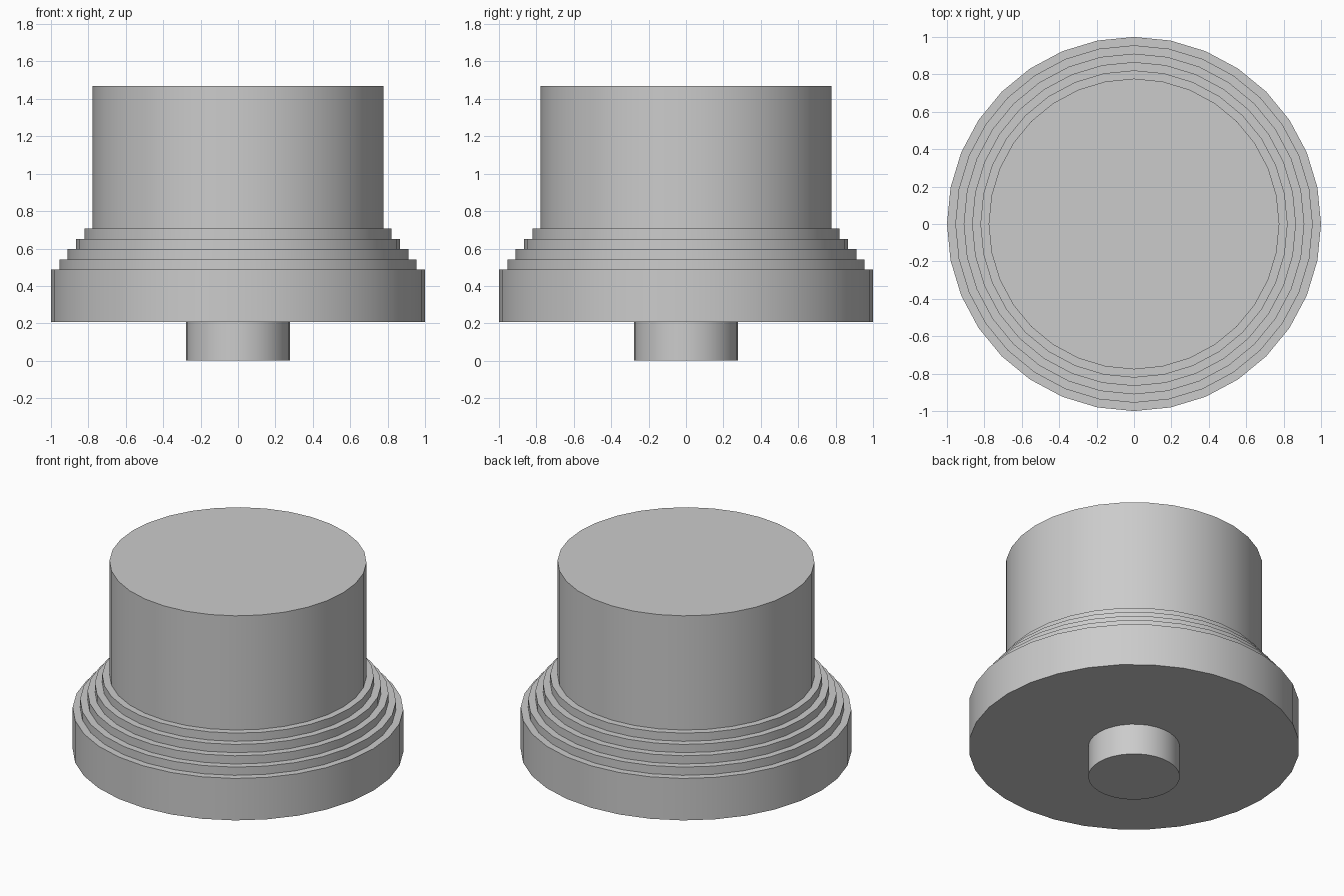
import bpy
import math

SIDES = 32

cube = bpy.data.objects.get("Cube")
if cube:
    bpy.data.objects.remove(cube, do_unlink=True)

grey = bpy.data.materials.new("plain_grey")
grey.use_nodes = True
colour = (0.6, 0.6, 0.6, 1)
grey.diffuse_color = colour
grey.node_tree.nodes["Principled BSDF"].inputs["Base Color"].default_value = colour


def disc(name, radius, bottom, top):
    """Add an upright cylinder between two heights."""
    bpy.ops.mesh.primitive_cylinder_add(
        vertices=SIDES, radius=radius, depth=top - bottom,
        location=(0, 0, (bottom + top) / 2))
    obj = bpy.context.object
    obj.name = name
    obj.data.materials.append(grey)
    bpy.ops.object.shade_smooth_by_angle(angle=math.radians(30))


# Peg under the base, and the wide base itself
BASE_BOTTOM, BASE_TOP, STEP_TOP, TOP = 0.207, 0.487, 0.706, 1.468
disc("peg", 0.277, 0, BASE_BOTTOM)
disc("base", 1, BASE_BOTTOM, BASE_TOP)

# Four steps narrowing towards the drum
STEPS = 4
rise = (STEP_TOP - BASE_TOP) / STEPS
inset = 0.0447
for i in range(STEPS):
    bottom = BASE_TOP + i * rise
    disc(f"step_{i + 1}", 1 - (i + 1) * inset, bottom, bottom + rise)

# Tall drum on top
disc("drum", 0.777, STEP_TOP, TOP)
